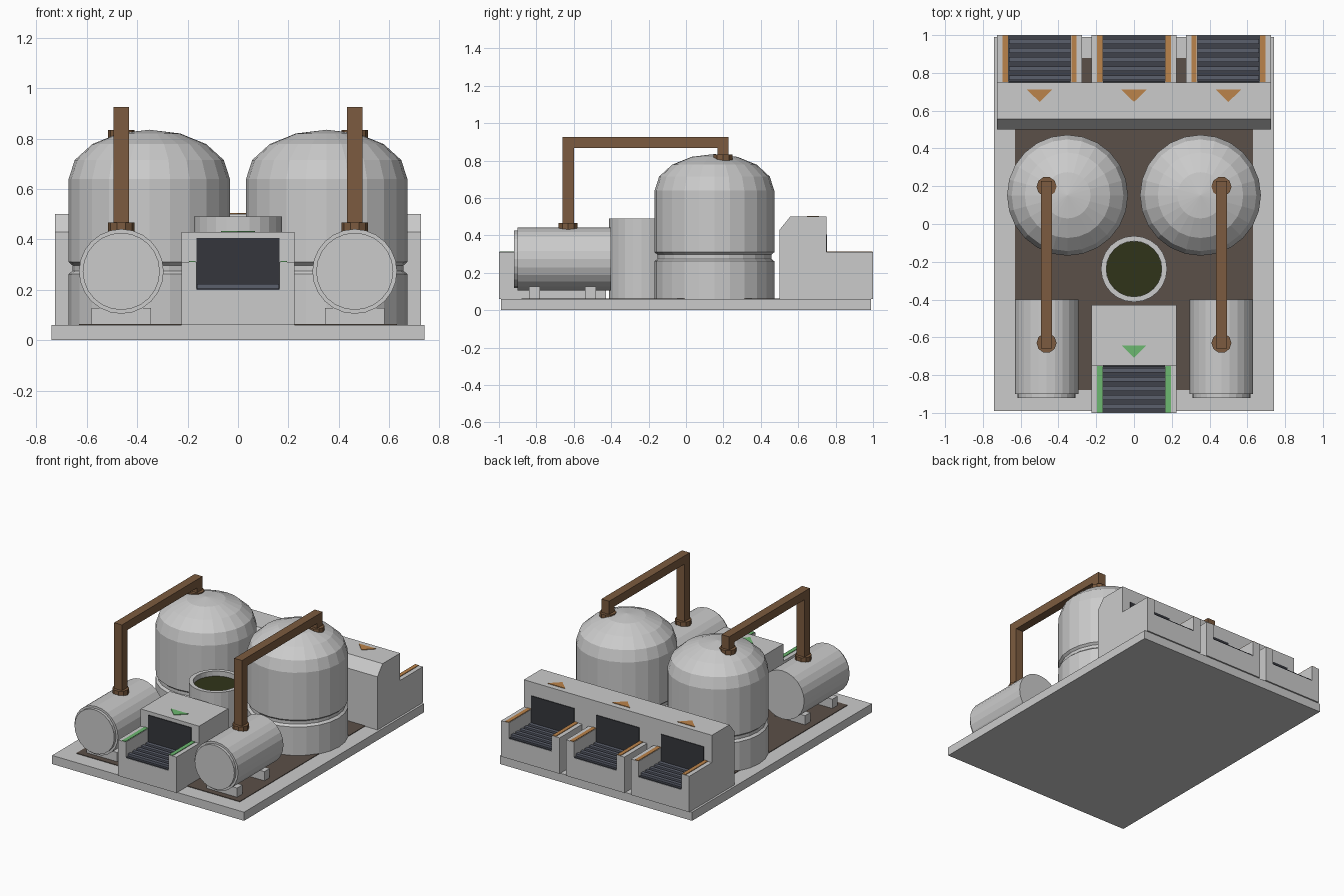
import bpy, bmesh, math
from mathutils import Matrix

if "Cube" in bpy.data.objects:
    bpy.data.objects.remove(bpy.data.objects["Cube"])


def material(name, rgb):
    m = bpy.data.materials.new(name)
    m.diffuse_color = (*rgb, 1)
    m.use_nodes = True
    m.node_tree.nodes["Principled BSDF"].inputs["Base Color"].default_value = m.diffuse_color
    return m


BROWN = material("pipe_brown", (0.20, 0.105, 0.05))
FLOOR = material("floor_brown", (0.105, 0.08, 0.065))
DARK = material("opening_dark", (0.035, 0.037, 0.045))
BELT = material("belt_dark", (0.05, 0.055, 0.07))
SLAT = material("slat_grey", (0.105, 0.115, 0.15))
ORANGE = material("marker_orange", (0.50, 0.23, 0.07))
GREEN = material("marker_green", (0.15, 0.48, 0.16))
LIQUID = material("liquid_olive", (0.03, 0.034, 0.01))


def finish(name, bm, mat=None):
    bmesh.ops.recalc_face_normals(bm, faces=bm.faces)
    me = bpy.data.meshes.new(name)
    bm.to_mesh(me)
    bm.free()
    ob = bpy.data.objects.new(name, me)
    bpy.context.collection.objects.link(ob)
    if mat:
        me.materials.append(mat)
    return ob


def box(name, x, y, z, mat=None):
    bm = bmesh.new()
    bmesh.ops.create_cube(bm, size=1)
    for v in bm.verts:
        v.co = [(r[0] + r[1]) / 2 + c * (r[1] - r[0]) for r, c in zip((x, y, z), v.co)]
    return finish(name, bm, mat)


def prism(name, pts, direction, mat=None):
    """Extrude a closed polygon along a direction."""
    bm = bmesh.new()
    face = bm.faces.new([bm.verts.new(p) for p in pts])
    ext = bmesh.ops.extrude_face_region(bm, geom=[face], use_keep_orig=True)
    bmesh.ops.translate(bm, vec=direction,
                        verts=[g for g in ext["geom"] if isinstance(g, bmesh.types.BMVert)])
    return finish(name, bm, mat)


def lathe(name, profile, sides, loc, mat=None, along_y=False):
    """Spin a (radius, height) profile that starts and ends on the axis."""
    bm = bmesh.new()
    vs = [bm.verts.new((r, 0, h)) for r, h in profile]
    es = [bm.edges.new(p) for p in zip(vs, vs[1:])]
    bmesh.ops.spin(bm, geom=vs + es, cent=(0, 0, 0), axis=(0, 0, 1),
                   angle=math.tau, steps=sides, use_merge=True)
    bmesh.ops.remove_doubles(bm, verts=bm.verts, dist=1e-5)
    if along_y:
        bmesh.ops.rotate(bm, verts=bm.verts, matrix=Matrix.Rotation(-math.pi / 2, 3, "X"))
    bmesh.ops.translate(bm, verts=bm.verts, vec=loc)
    return finish(name, bm, mat)


def conveyor(name, cx, side, mat):
    """Open conveyor bay running from |y| = 0.75 to 1 on the given side."""
    def ys(a, b):
        return sorted((side * a, side * b))
    # U-shaped trough
    u = [(-.225, .06), (.225, .06), (.225, .31), (.165, .31),
         (.165, .2), (-.165, .2), (-.165, .31), (-.225, .31)]
    prism(name + "_trough", [(cx + x, side * .75, z) for x, z in u], (0, side * .25, 0))
    box(name + "_belt", (cx - .165, cx + .165), ys(.75, .998), (.195, .206), BELT)
    for i in range(5):
        a = .762 + i * .048
        box(f"{name}_slat_{i}", (cx - .163, cx + .163), ys(a, a + .025), (.2, .222), SLAT)
    box(name + "_opening", (cx - .165, cx + .165), ys(.74, .755), (.2, .405), DARK)
    for s in (-1, 1):
        box(f"{name}_strip_{s}", sorted((cx + s * .168, cx + s * .195)),
            ys(.752, .998), (.305, .314), mat)


def arrow(name, cx, y, z, mat):
    prism(name, [(cx - .067, y, z), (cx + .067, y, z), (cx, y - .066, z)], (0, 0, .004), mat)


# Base slab and inset floor
box("base", (-.74, .74), (-.99, .99), (0, .06))
box("floor_panel", (-.63, .63), (-.88, .88), (.05, .064), FLOOR)

# Input station at the back with a chamfered front edge
prism("input_housing", [(-.725, y, z) for y, z in
                        ((.5, .06), (.75, .06), (.75, .5), (.557, .5), (.5, .43))], (1.45, 0, 0))
for i, cx in enumerate((-.5, 0, .5)):
    conveyor(f"input_{i}", cx, 1, ORANGE)
    arrow(f"input_arrow_{i}", cx, .712, .5, ORANGE)

# Output station at the front
box("output_housing", (-.225, .225), (-.75, -.428), (.06, .43))
conveyor("output", 0, -1, GREEN)
arrow("output_arrow", 0, -.642, .43, GREEN)

# Open vat with liquid
lathe("vat", [(0, .06), (.175, .06), (.175, .49), (.147, .49), (.147, .44), (0, .44)],
      24, (0, -.238, 0))
lathe("vat_liquid", [(0, .43), (.1468, .43), (.1468, .455), (0, .455)], 24, (0, -.238, 0), LIQUID)

# Domed tank profile with a groove around the body
dome = [(.32 * math.cos(math.radians(a)), .64 + .195 * math.sin(math.radians(a)))
        for a in (0, 22.5, 45, 67.5)]
tank = [(0, .06), (.32, .06), (.32, .262), (.305, .275), (.305, .297), (.32, .31)] + dome + [(0, .835)]

for side, s in (("left", -1), ("right", 1)):
    lathe(f"{side}_domed_tank", tank, 24, (s * .352, .152, 0))

    # Horizontal tank on two saddles
    x = s * .463
    lathe(f"{side}_drum", [(0, -.92), (.153, -.92), (.153, -.9), (.168, -.9), (.168, -.4), (0, -.4)],
          24, (x, 0, .273), along_y=True)
    for i, y in enumerate((-.81, -.51)):
        box(f"{side}_saddle_{i}", (x - .118, x + .118), (y - .029, y + .029), (.06, .128))

    # Square pipe bridging drum and domed tank
    path = [(-.66, .44), (-.66, .925), (.228, .925), (.228, .82),
            (.168, .82), (.168, .867), (-.6, .867), (-.6, .44)]
    prism(f"{side}_pipe", [(x - .03, y, z) for y, z in path], (.06, 0, 0), BROWN)
    for part, y, z0, z1 in (("drum", -.63, .43, .467), ("dome", .198, .79, .833)):
        lathe(f"{side}_{part}_flange", [(0, z0), (.053, z0), (.053, z1), (0, z1)],
              10, (x, y, 0), BROWN)
